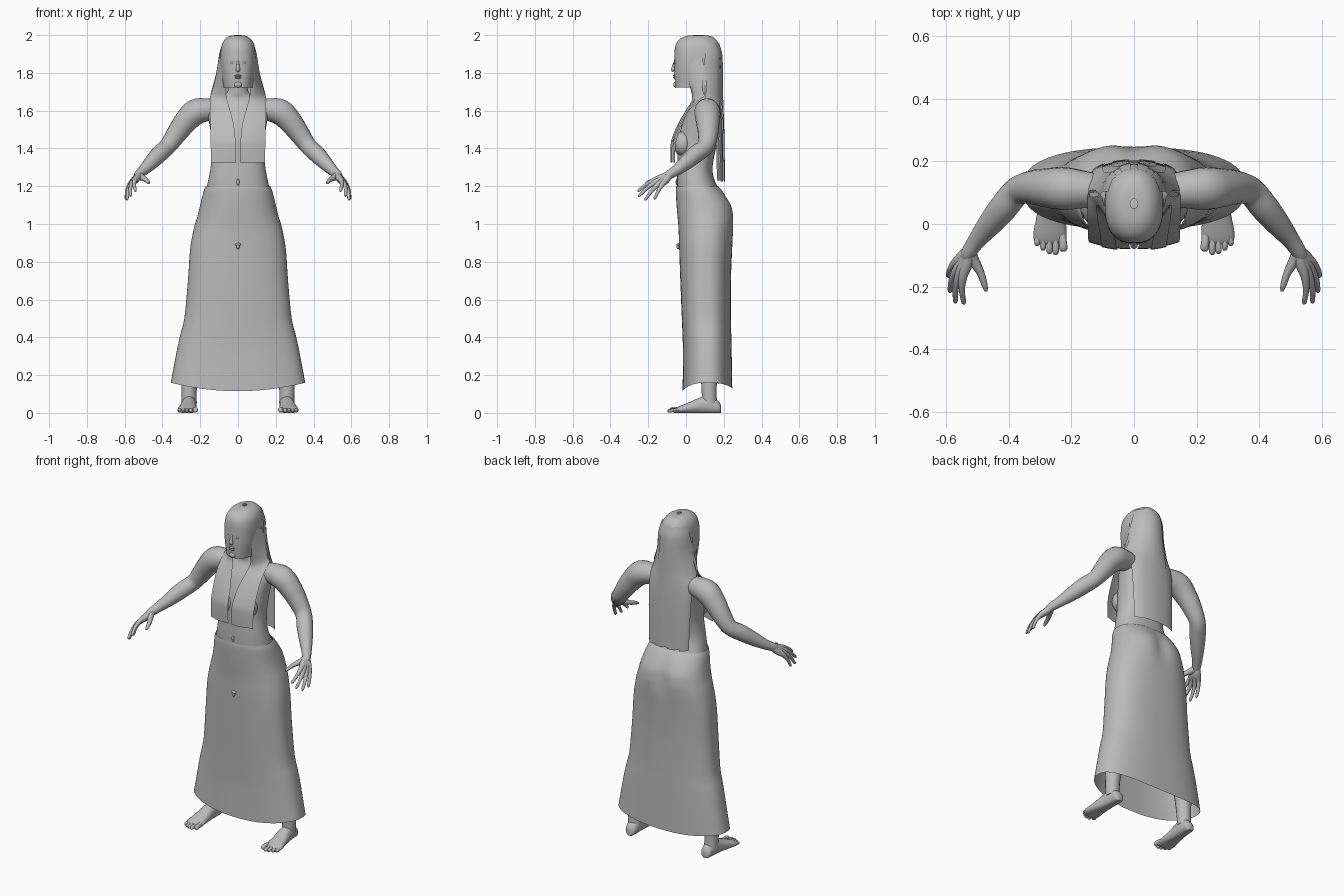
import bpy, bmesh, math
from mathutils import Vector

if "Cube" in bpy.data.objects:
    bpy.data.objects.remove(bpy.data.objects["Cube"], do_unlink=True)

grey = bpy.data.materials.new("plain grey")
grey.use_nodes = True
grey.diffuse_color = (0.5, 0.5, 0.5, 1)
grey.node_tree.nodes["Principled BSDF"].inputs["Base Color"].default_value = (0.5, 0.5, 0.5, 1)
SIDES = (("left", 1), ("right", -1))


def finish(name, bm, angle=50):
    bmesh.ops.recalc_face_normals(bm, faces=bm.faces)
    me = bpy.data.meshes.new(name)
    bm.to_mesh(me)
    bm.free()
    me.materials.append(grey)
    ob = bpy.data.objects.new(name, me)
    bpy.context.collection.objects.link(ob)
    bpy.ops.object.select_all(action='DESELECT')
    ob.select_set(True)
    bpy.context.view_layer.objects.active = ob
    bpy.ops.object.shade_smooth_by_angle(angle=math.radians(angle))
    return ob


def smooth(keys, steps=4):
    """Catmull-Rom interpolation through rows of numbers."""
    out = []
    for i in range(len(keys) - 1):
        a, b, c, d = keys[max(i - 1, 0)], keys[i], keys[i + 1], keys[min(i + 2, len(keys) - 1)]
        for k in range(steps):
            t = k / steps
            out.append([0.5 * (2 * q + (r - p) * t + (2 * p - 5 * q + 4 * r - s) * t * t
                               + (3 * q - p - 3 * r + s) * t ** 3) for p, q, r, s in zip(a, b, c, d)])
    return out + [list(keys[-1])]


def add_loft(bm, rings, closed=True, caps=True):
    rows = [[bm.verts.new(p) for p in ring] for ring in rings]
    n = len(rows[0])
    for a, b in zip(rows, rows[1:]):
        for i in range(n if closed else n - 1):
            j = (i + 1) % n
            bm.faces.new((a[i], a[j], b[j], b[i]))
    if closed and caps:
        bm.faces.new(rows[0])
        bm.faces.new(rows[-1])


def add_tube(bm, path, side=1, n=14, steps=4):
    """Round limb through rows of x, y, z, radius."""
    pts = smooth(path, steps)
    ref = Vector((0, 0.8, -0.6))
    rings = []
    for i, p in enumerate(pts):
        t = Vector(pts[min(i + 1, len(pts) - 1)][:3]) - Vector(pts[max(i - 1, 0)][:3])
        u = t.cross(ref).normalized()
        v = t.cross(u).normalized()
        ring = []
        for k in range(n):
            a = 2 * math.pi * k / n
            q = Vector(p[:3]) + p[3] * (u * math.cos(a) + v * math.sin(a))
            ring.append((side * q.x, q.y, q.z))
        rings.append(ring)
    add_loft(bm, rings)


def oval(z, rx, yf, yb, p, n=48):
    """Horizontal rounded ring between a front and a back depth."""
    f = lambda c: math.copysign(abs(c) ** (2 / p), c)
    ang = [2 * math.pi * k / n for k in range(n)]
    return [(rx * f(math.cos(a)), (yf + yb) / 2 + (yb - yf) / 2 * f(math.sin(a)), z) for a in ang]


def add_ball(bm, loc, scale, seg=20):
    vs = bmesh.ops.create_uvsphere(bm, u_segments=seg, v_segments=seg // 2, radius=1)["verts"]
    for v in vs:
        v.co = Vector(loc) + Vector(a * b for a, b in zip(v.co, scale))


# Torso and neck
bm = bmesh.new()
torso = [(0.98, .19, -.03, .225, 2.3), (1.12, .178, -.043, .215, 2.3), (1.2, .164, -.047, .165, 2.3),
         (1.28, .148, -.047, .14, 2.3), (1.36, .138, -.045, .15, 2.3), (1.43, .14, -.045, .165, 2.3),
         (1.5, .147, -.03, .175, 2.3), (1.58, .16, .0, .178, 2.3), (1.63, .155, .03, .168, 2.2),
         (1.665, .105, .045, .155, 2), (1.70, .055, .04, .135, 2), (1.8, .05, .03, .13, 2)]
add_loft(bm, [oval(*r) for r in smooth(torso)])
for _, s in SIDES:
    add_ball(bm, (s * .072, -.015, 1.425), (.062, .055, .065))
add_ball(bm, (0, -.049, 1.222), (.008, .006, .018), 10)
finish("torso", bm)

# Head with nose, lips and eyes
bm = bmesh.new()
head = [(1.722, .024, -.052, .0, 2), (1.75, .045, -.059, .06, 2), (1.80, .06, -.057, .12, 2),
        (1.87, .068, -.055, .15, 2), (1.93, .066, -.045, .15, 2), (1.975, .04, -.0, .11, 2)]
add_loft(bm, [oval(*r) for r in smooth(head)])
add_tube(bm, [(0, -.058, 1.865, .005), (0, -.066, 1.835, .008), (0, -.068, 1.818, .012), (0, -.06, 1.81, .008)])
add_ball(bm, (0, -.058, 1.785), (.02, .011, .006), 12)
add_ball(bm, (0, -.057, 1.775), (.017, .011, .006), 12)
add_ball(bm, (0, -.055, 1.737), (.02, .012, .016), 12)
for _, s in SIDES:
    add_ball(bm, (s * .03, -.048, 1.852), (.015, .014, .009), 12)
finish("head", bm)

# Hair cap and fringe, open at the bottom
bm = bmesh.new()
cap = [(2.0, .012, .05, .08, 2), (1.995, .045, .0, .13, 2), (1.975, .072, -.038, .16, 2.1),
       (1.94, .088, -.057, .178, 2.3), (1.88, .094, -.062, .185, 2.4), (1.8, .09, -.062, .185, 2.4),
       (1.722, .078, -.056, .18, 2.4)]
add_loft(bm, [oval(*r) for r in smooth(cap)], caps=False)
finish("hair_cap", bm)

# Long back hair in overlapping strips: height, half width, back depth, wrap
bm = bmesh.new()
back = [(1.96, .082, .172, .08), (1.9, .1, .189, .1), (1.8, .116, .192, .12), (1.7, .142, .193, .12),
        (1.62, .148, .195, .07), (1.5, .144, .199, .05), (1.23, .135, .203, .045)]
rows = smooth(back)
for k in range(9):
    a0, a1 = [math.radians(-80 + 160 * e / 9) for e in (k - .12, k + 1.12)]
    lift = .004 * (k % 2)
    strip = [[(w * math.sin(a), y - d * (1 - math.cos(a)) + lift, z - lift)
              for a in [a0 + (a1 - a0) * i / 4 for i in range(5)]] for z, w, y, d in rows]
    add_loft(bm, strip, closed=False)
finish("back_hair", bm)

# Front locks draped over the shoulders: height, inner x, outer x, inner y, outer y
lock = [(1.88, .066, .1, -.01, .08), (1.77, .07, .12, .01, .1), (1.69, .066, .142, .03, .1),
        (1.65, .058, .146, .03, .06), (1.6, .045, .145, .0, .015), (1.53, .027, .143, -.04, -.022),
        (1.45, .018, .142, -.074, -.05), (1.4, .016, .14, -.08, -.058), (1.325, .014, .138, -.079, -.06)]
for label, s in SIDES:
    bm = bmesh.new()
    for k in range(3):
        lift = .004 * (k % 2)
        strip = []
        for z, x0, x1, y0, y1 in smooth(lock):
            us = [(k - .1 + 1.2 * i / 3) / 3 for i in range(4)]
            strip.append([(s * (x0 + (x1 - x0) * u), y0 + (y1 - y0) * u * u - lift, z) for u in us])
        add_loft(bm, strip, closed=False)
    finish(label + "_front_lock", bm)

# Long flared skirt, an open shell with a raised hem at the sides
bm = bmesh.new()
skirt = [(1.2, .17, -.052, .172, 2.3), (1.17, .183, -.054, .2, 2.3), (1.1, .2, -.05, .245, 2.3),
         (1.04, .215, -.045, .257, 2.3), (.98, .233, -.04, .255, 2.3), (.87, .253, -.036, .245, 2.4),
         (.7, .265, -.03, .238, 2.5), (.5, .284, -.022, .238, 2.5), (.4, .306, -.018, .24, 2.5),
         (.3, .325, -.016, .242, 2.5), (.115, .356, -.018, .245, 2.5)]
rings = []
for z, rx, yf, yb, p in smooth(skirt):
    ring = []
    for x, y, _ in oval(z, rx, yf, yb, p, 64):
        hem = max(0, (0.5 - z) / 0.385)
        if y > .1:
            y -= .02 * math.exp(-(x / .05) ** 2 - ((z - 1.06) / .1) ** 2)
        rise = .045 * (x / rx) ** 2 + (.015 if y > .1 else 0) * (1 - (x / rx) ** 2)
        ring.append((x, y, z + hem * rise))
    rings.append(ring)
add_loft(bm, rings, caps=False)
finish("skirt", bm)

# Small ornament on the skirt front
bm = bmesh.new()
add_ball(bm, (0, -.04, .892), (.015, .01, .008), 12)
add_ball(bm, (0, -.042, .88), (.009, .009, .013), 12)
finish("skirt_ornament", bm)

arm = [(.09, .105, 1.605, .05), (.16, .11, 1.605, .06), (.225, .113, 1.592, .069), (.275, .115, 1.545, .063),
       (.32, .117, 1.485, .055), (.37, .106, 1.415, .046), (.415, .055, 1.372, .046), (.46, .0, 1.325, .039),
       (.5, -.05, 1.285, .029), (.527, -.09, 1.26, .024), (.534, -.105, 1.25, .02)]
wrist = Vector((.523, -.082, 1.265))
finger_tips = [(.545, -.256, 1.175), (.572, -.252, 1.148), (.59, -.218, 1.128), (.596, -.168, 1.132)]
leg = [(.11, .11, 1.0, .1), (.17, .105, .75, .085), (.215, .1, .5, .06), (.24, .125, .33, .055),
       (.258, .122, .14, .041), (.258, .125, .05, .04)]
foot = [(.186, .256, .012, .035), (.175, .256, .03, .06), (.13, .257, .037, .095), (.08, .26, .04, .085),
        (.02, .265, .047, .058), (-.03, .268, .053, .038), (-.055, .268, .05, .026), (-.066, .268, .044, .018)]
toes = [(.226, -.088, .013), (.25, -.098, .01), (.27, -.095, .0095), (.29, -.085, .009), (.309, -.07, .009)]

for label, s in SIDES:
    # Arm
    bm = bmesh.new()
    add_tube(bm, arm, s, 18)
    finish(label + "_arm", bm)

    # Hand: fingers fan out from the wrist and merge into a palm
    bm = bmesh.new()
    for tip in finger_tips:
        tip = Vector(tip)
        path = [(0, 0, .018), (.25, .004, .02), (.5, .012, .014), (.75, .01, .0095), (.95, 0, .008), (1, 0, .004)]
        add_tube(bm, [(*(wrist.lerp(tip, f) + Vector((b, 0, b))), r) for f, b, r in path], s, 10, 3)
    add_tube(bm, [(*wrist, .018), (.512, -.115, 1.248, .018), (.49, -.155, 1.236, .013),
                  (.477, -.195, 1.223, .01), (.472, -.214, 1.215, .005)], s, 10, 3)
    finish(label + "_hand", bm)

    # Leg
    bm = bmesh.new()
    add_tube(bm, leg, s, 18)
    finish(label + "_leg", bm)

    # Foot with toes
    bm = bmesh.new()
    turn = [2 * math.pi * k / 18 for k in range(18)]
    add_loft(bm, [[(s * (cx + w * math.cos(a)), y, max(0, h * (.45 + .55 * math.sin(a)))) for a in turn]
                  for y, cx, w, h in smooth(foot)])
    for x, y, r in toes:
        add_tube(bm, [(x + (.268 - x) * .1, -.035, r + .006, r), (x, (y - .045) / 2, r + .006, r),
                      (x, y + .008, r + .001, r), (x, y, r, r * .5)], s, 10, 3)
    finish(label + "_foot", bm)
